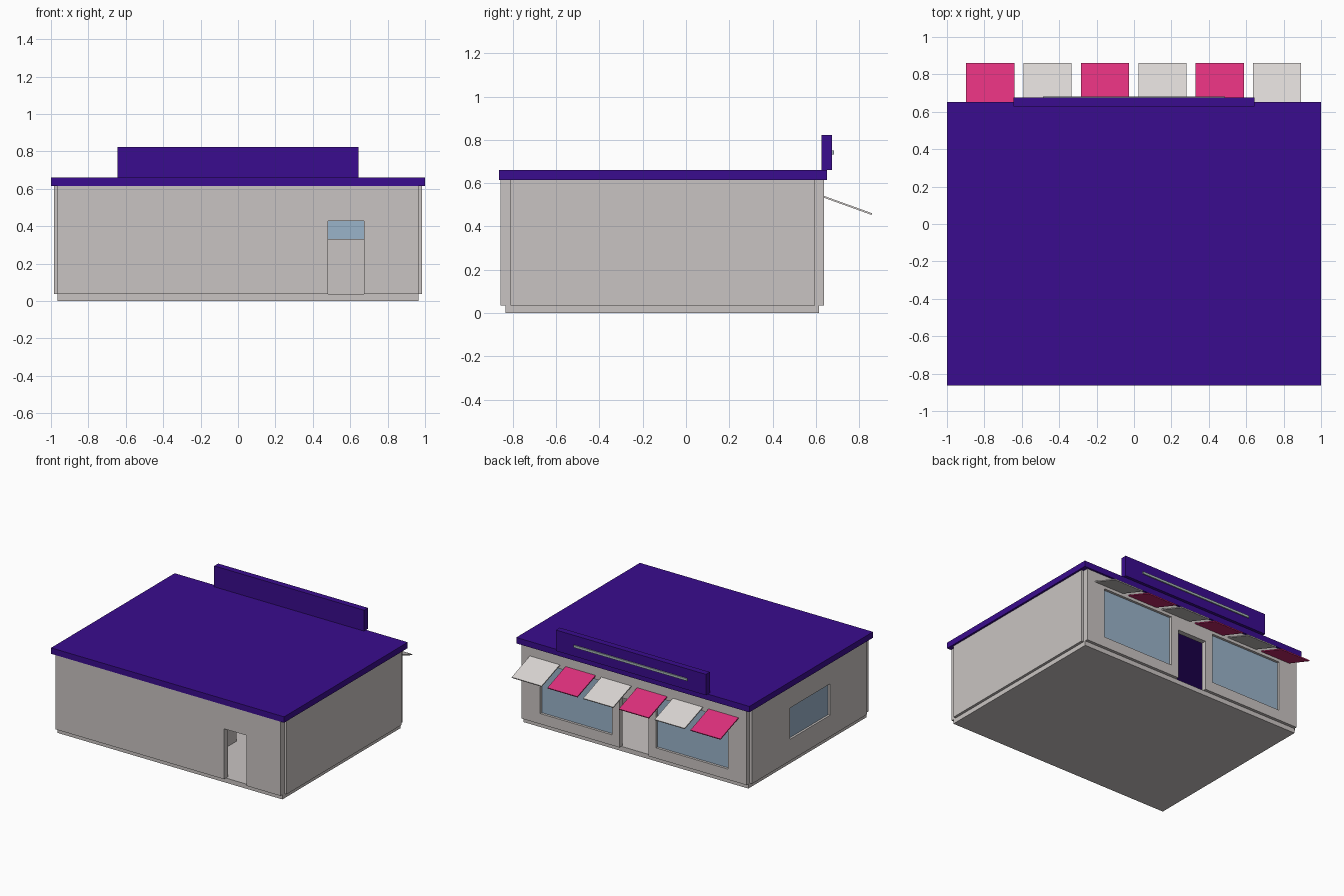
import bpy, math

if "Cube" in bpy.data.objects:
    bpy.data.objects.remove(bpy.data.objects["Cube"])


def material(name, rgb):
    m = bpy.data.materials.new(name)
    lin = [c / 255 / 12.92 if c / 255 <= 0.04045 else ((c / 255 + 0.055) / 1.055) ** 2.4 for c in rgb]
    m.diffuse_color = (*lin, 1)
    m.use_nodes = True
    m.node_tree.nodes["Principled BSDF"].inputs["Base Color"].default_value = m.diffuse_color
    return m


WALL = material("warm_grey_wall", (201, 196, 194))
WHITE = material("off_white", (219, 214, 212))
PURPLE = material("deep_purple", (58, 12, 142))
PINK = material("pink", (221, 48, 124))
GLASS = material("pale_blue_glass", (154, 179, 202))
STRIP = material("grey_green_strip", (168, 184, 184))


def box(name, x, y, z, mat):
    """Axis-aligned box from (min, max) ranges."""
    bpy.ops.mesh.primitive_cube_add(size=1)
    ob = bpy.context.object
    ob.name = ob.data.name = name
    for v in ob.data.vertices:
        v.co = [r[0] if c < 0 else r[1] for c, r in zip(v.co, (x, y, z))]
    ob.data.materials.append(mat)
    return ob


def cut(wall, x, y, z):
    """Cut a box-shaped opening through a wall."""
    cutter = box("cutter", x, y, z, WALL)
    cutter.hide_render = True
    mod = wall.modifiers.new("opening", 'BOOLEAN')
    mod.operation, mod.object, mod.solver = 'DIFFERENCE', cutter, 'EXACT'
    bpy.context.view_layer.objects.active = wall
    bpy.ops.object.modifier_apply(modifier=mod.name)
    bpy.data.objects.remove(cutter)


WZ = (0.036, 0.615)          # wall height range
DOOR_Z = (0.036, 0.427)

# plinth, also the floor inside
box("plinth", (-0.965, 0.965), (-0.834, 0.614), (0, 0.036), WALL)

# long walls
service_wall = box("service_wall", (-0.965, 0.965), (-0.857, -0.81), WZ, WALL)
shop_wall = box("shop_wall", (-0.965, 0.965), (0.597, 0.637), WZ, WALL)
# short walls, standing slightly proud so the corners are notched
right_wall = box("right_wall", (0.94, 0.985), (-0.81, 0.597), WZ, WALL)
left_wall = box("left_wall", (-0.985, -0.94), (-0.81, 0.597), WZ, WALL)

# doorways
cut(service_wall, (0.48, 0.675), (-0.95, -0.7), (0.0, DOOR_Z[1]))
cut(shop_wall, (-0.125, 0.125), (0.5, 0.7), (0.0, DOOR_Z[1]))

# shop windows either side of the doorway
for side, (a, b) in {"left": (-0.805, -0.19), "right": (0.19, 0.805)}.items():
    cut(shop_wall, (a, b), (0.5, 0.7), (0.117, 0.51))
    box(f"{side}_shop_window", (a, b), (0.61, 0.618), (0.117, 0.51), GLASS)

# window in the left wall
cut(left_wall, (-1.05, -0.9), (-0.36, 0.13), (0.203, 0.446))
box("side_window", (-0.968, -0.96), (-0.36, 0.13), (0.203, 0.446), GLASS)

# interior counter and partition seen through the doorways
box("counter", (0.47, 0.94), (0.0, 0.15), (0.036, 0.33), WALL)
box("partition", (0.16, 0.19), (-0.81, -0.29), WZ, WALL)

# roof slab and sign board with a slim strip
box("roof", (-1, 1), (-0.863, 0.652), (0.615, 0.661), PURPLE)
box("sign_board", (-0.643, 0.643), (0.627, 0.675), (0.661, 0.823), PURPLE)
box("sign_strip", (-0.487, 0.487), (0.675, 0.683), (0.732, 0.75), STRIP)

# row of sloping awnings in alternating colours
drop, reach = 0.08, 0.222
for i in range(6):
    x0 = -0.897 + i * 0.3067
    awning = box(f"awning_{i + 1}", (x0, x0 + 0.257), (0, math.hypot(drop, reach)),
                 (-0.008, 0), PINK if i % 2 == 0 else WHITE)
    awning.location = (0, 0.638, 0.541)
    awning.rotation_euler.x = -math.atan2(drop, reach)
